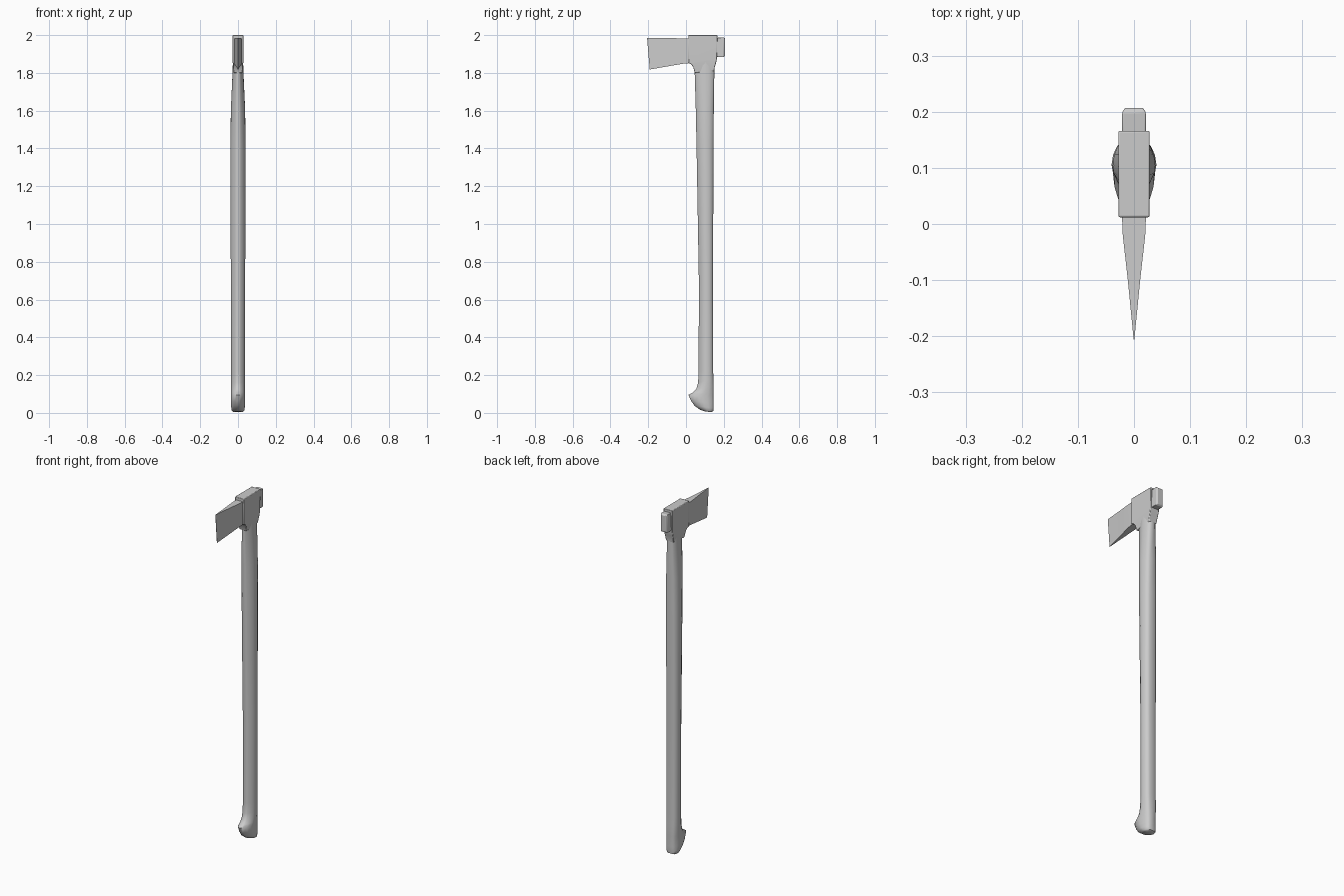
import bpy, bmesh

if "Cube" in bpy.data.objects:
    bpy.data.objects.remove(bpy.data.objects["Cube"])

grey = bpy.data.materials.new("plain grey")
grey.use_nodes = True
colour = (0.6, 0.6, 0.6, 1)
grey.diffuse_color = colour
grey.node_tree.nodes["Principled BSDF"].inputs["Base Color"].default_value = colour


def loft(name, rings, angle=40, bevel=0):
    """Skin a row of equal-length closed rings and cap both ends."""
    bm = bmesh.new()
    rows = [[bm.verts.new(p) for p in ring] for ring in rings]
    for a, b in zip(rows, rows[1:]):
        for i in range(len(a)):
            j = (i + 1) % len(a)
            bm.faces.new((a[i], a[j], b[j], b[i]))
    bm.faces.new(rows[0])
    bm.faces.new(rows[-1])
    bmesh.ops.recalc_face_normals(bm, faces=bm.faces)
    mesh = bpy.data.meshes.new(name)
    bm.to_mesh(mesh)
    bm.free()
    mesh.materials.append(grey)
    ob = bpy.data.objects.new(name, mesh)
    bpy.context.collection.objects.link(ob)
    bpy.ops.object.select_all(action="DESELECT")
    ob.select_set(True)
    bpy.context.view_layer.objects.active = ob
    if bevel:
        mod = ob.modifiers.new("edge", "BEVEL")
        mod.width = bevel
        mod.segments = 2
        mod.limit_method = "ANGLE"
    bpy.ops.object.shade_smooth_by_angle(angle=angle * 3.14159 / 180)
    return ob


# Half cross-section of the handle: depth from front to back, share of half width
HALF = [(0, 0.2), (0.05, 0.38), (0.2, 0.72), (0.4, 0.94), (0.55, 1),
        (0.75, 0.93), (0.93, 0.74), (1, 0.45)]


def handle_ring(yf, zf, yb, zb, w):
    side = [(s * w, yf + (yb - yf) * t, zf + (zb - zf) * t) for t, s in HALF]
    return side + [(-x, y, z) for x, y, z in reversed(side)]


# Handle: front edge y, z, back edge y, z, half width, from the foot upward
handle = [
    (0.10, 0.008, 0.135, 0.004, 0.026),
    (0.075, 0.016, 0.144, 0.009, 0.033),
    (0.045, 0.038, 0.146, 0.025, 0.036),
    (0.026, 0.065, 0.146, 0.05, 0.037),
    (0.013, 0.096, 0.146, 0.08, 0.037),
    (0.036, 0.108, 0.146, 0.11, 0.037),
    (0.054, 0.125, 0.146, 0.14, 0.037),
    (0.064, 0.16, 0.145, 0.18, 0.037),
    (0.067, 0.22, 0.144, 0.22, 0.037),
    (0.068, 0.7, 0.143, 0.7, 0.038),
    (0.063, 1.0, 0.144, 1.0, 0.039),
    (0.056, 1.4, 0.146, 1.4, 0.04),
    (0.052, 1.6, 0.147, 1.6, 0.038),
    (0.046, 1.8, 0.15, 1.8, 0.029),
    (0.044, 1.9, 0.15, 1.9, 0.026),
]
loft("handle", [handle_ring(*r) for r in handle], angle=50)


def level_ring(y0, y1, z0, z1, w):
    return [(-w, y0, z0), (w, y0, z0), (w, y1, z1), (-w, y1, z1)]


# Socket: square block narrowing into the handle below
loft("socket", [
    level_ring(0.046, 0.15, 1.80, 1.81, 0.023),
    level_ring(0.038, 0.152, 1.832, 1.83, 0.026),
    level_ring(0.026, 0.158, 1.846, 1.85, 0.027),
    level_ring(0.012, 0.164, 1.852, 1.875, 0.028),
    level_ring(0.012, 0.166, 2.0, 2.0, 0.028),
], bevel=0.003)


def upright_ring(y, z0, z1, w, lean=0):
    return [(-w, y + lean, z0), (w, y + lean, z0), (w, y, z1), (-w, y, z1)]


# Blade: wedge thinning forward to the cutting edge
loft("blade", [
    upright_ring(0.03, 1.853, 1.983, 0.022),
    upright_ring(-0.02, 1.848, 1.983, 0.02),
    upright_ring(-0.10, 1.834, 1.984, 0.011),
    upright_ring(-0.206, 1.818, 1.985, 0.0006, 0.014),
])

# Poll: blunt hammer block behind the socket
loft("poll", [
    upright_ring(0.155, 1.885, 1.985, 0.021),
    upright_ring(0.199, 1.883, 1.988, 0.021),
    upright_ring(0.207, 1.89, 1.982, 0.016),
], angle=25, bevel=0.002)
